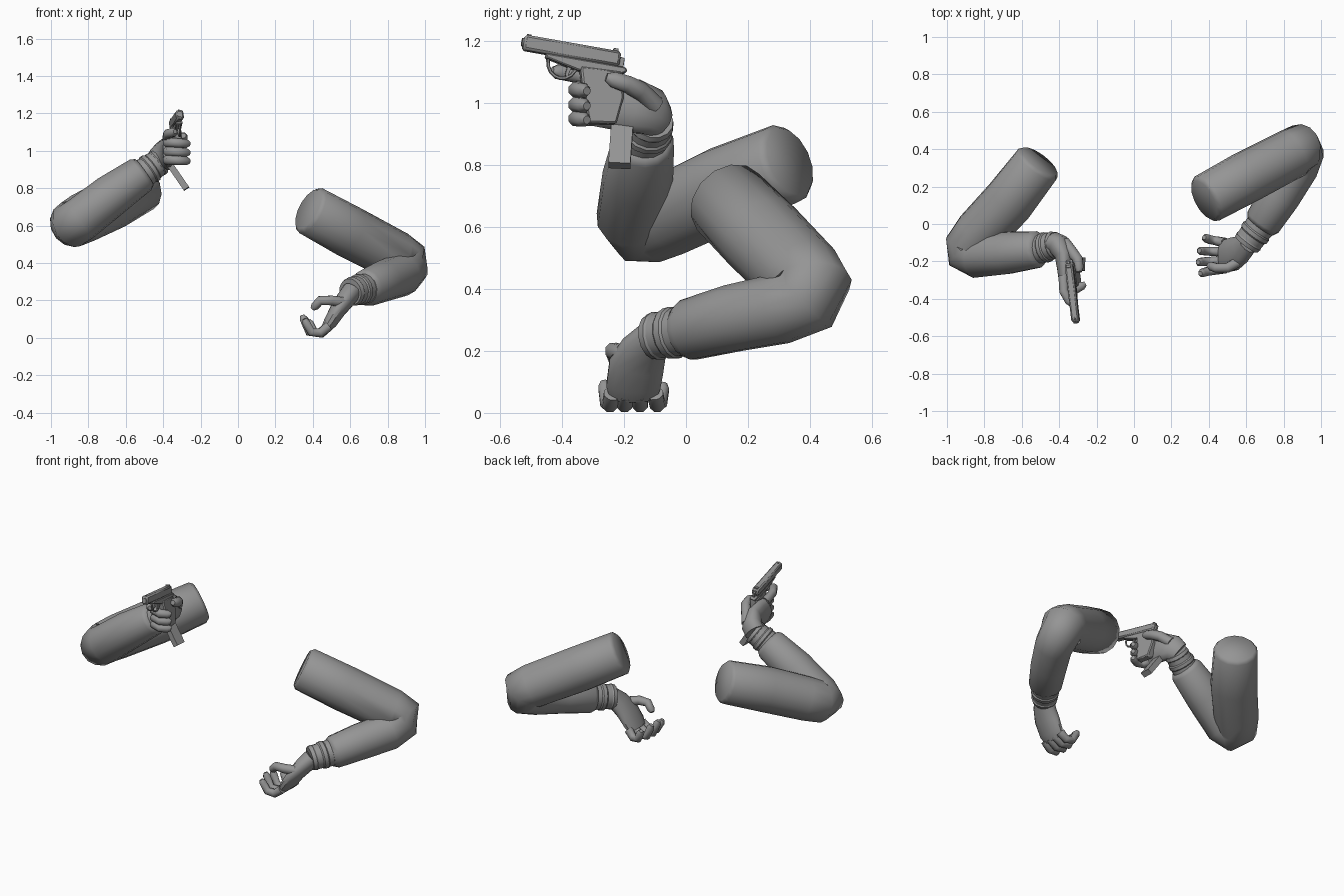
import bpy, bmesh
from math import sin, cos, pi, radians
from mathutils import Vector

default_cube = bpy.data.objects.get("Cube")
if default_cube:
    bpy.data.objects.remove(default_cube, do_unlink=True)

grey = bpy.data.materials.new("plain grey")
grey.use_nodes = True
colour = (0.3, 0.3, 0.3, 1)
grey.diffuse_color = colour
grey.node_tree.nodes["Principled BSDF"].inputs["Base Color"].default_value = colour


def finish(name, bm, angle=50):
    """Turn a bmesh into a shaded, coloured object."""
    bmesh.ops.recalc_face_normals(bm, faces=bm.faces)
    mesh = bpy.data.meshes.new(name)
    bm.to_mesh(mesh)
    bm.free()
    mesh.materials.append(grey)
    mesh.shade_smooth()
    mesh.set_sharp_from_angle(angle=radians(angle))
    obj = bpy.data.objects.new(name, mesh)
    bpy.context.collection.objects.link(obj)
    return obj


def loft(name, rings, wide, sides=12, angle=50):
    """Skin elliptical rings (centre, half width, half depth) along a path."""
    bm = bmesh.new()
    centres = [Vector(ring[0]) for ring in rings]
    last = len(rings) - 1
    loops = []
    for i, (centre, width, depth) in enumerate(rings):
        before = centres[i] - centres[max(i - 1, 0)]
        after = centres[min(i + 1, last)] - centres[i]
        tangent = (before.normalized() + after.normalized()).normalized()
        across = Vector(wide)
        across = (across - across.project(tangent)).normalized()
        other = tangent.cross(across)
        loop = []
        for k in range(sides):
            turn = 2 * pi * (k + 0.5) / sides
            loop.append(bm.verts.new(centres[i] + across * width * cos(turn) + other * depth * sin(turn)))
        loops.append(loop)
    for low, high in zip(loops, loops[1:]):
        for k in range(sides):
            n = (k + 1) % sides
            bm.faces.new((low[k], low[n], high[n], high[k]))
    bm.faces.new(loops[0])
    bm.faces.new(loops[-1])
    return finish(name, bm, angle)


def round_rings(points, radii):
    return [(point, radius, radius) for point, radius in zip(points, radii)]


def digit(name, points, radius, wide):
    """A finger or thumb with a rounded tip."""
    path = [Vector(p) for p in points]
    tip = path[-1] + (path[-1] - path[-2]).normalized() * radius * 0.7
    radii = [radius * (1 - 0.06 * i) for i in range(len(path))]
    return loft(name, round_rings(path + [tip], radii + [radius * 0.45]), wide, 8, 60)


# Bent sleeves: shoulder, upper arm, elbow, forearm, cuff
left_path = [(.375, .128, .688), (.39, .136, .68), (.6, .25, .565), (.85, .38, .435), (.89, .405, .415),
             (.895, .385, .365), (.87, .3, .335), (.78, .15, .305), (.69, .01, .268), (.675, -.01, .264)]
left_radii = [.115, .135, .14, .135, .13, .122, .115, .11, .1, .085]
right_path = [(-.505, .335, .81), (-.517, .319, .803), (-.67, .12, .72), (-.83, -.05, .64), (-.885, -.115, .61),
              (-.885, -.155, .605), (-.84, -.17, .635), (-.68, -.155, .76), (-.52, -.137, .872), (-.5, -.135, .886)]
right_radii = [.115, .132, .14, .135, .128, .122, .12, .115, .1, .085]
for side, path, radii in (("left", left_path, left_radii), ("right", right_path, right_radii)):
    bend = (Vector(path[3]) - Vector(path[1])).cross(Vector(path[8]) - Vector(path[6]))
    loft(side + "_sleeve", round_rings(path, radii), bend, 14, 60)


def wrist(side, start, end, radius):
    """Under-sleeve with two raised bands."""
    start, end = Vector(start), Vector(end)
    steps = (0, .35, .4, .55, .6, .8, .85, 1)
    swell = (1, 1, 1.08, 1.08, 1, 1, 1.06, 1)
    rings = [(start.lerp(end, s), radius * w * (1 - .12 * s), radius * w * (1 - .12 * s))
             for s, w in zip(steps, swell)]
    loft(side + "_wrist", rings, (0, 0, 1), 14, 30)


wrist("left", (.69, .01, .268), (.6, -.11, .245), .083)
wrist("right", (-.52, -.137, .87), (-.415, -.11, .945), .08)

# Open left hand, palm tilted up
across_y = (0, 1, 0)
loft("left_palm", [((.61, -.1, .25), .06, .055), ((.575, -.135, .205), .078, .052),
                   ((.535, -.16, .15), .092, .045), ((.495, -.17, .085), .09, .038),
                   ((.47, -.17, .05), .078, .028)], across_y)
for name, y, reach, curl in (("little", -.1, .75, .7), ("ring", -.15, .95, 1),
                             ("middle", -.195, 1, 1.1), ("index", -.238, .9, .8)):
    spread = (y + .17) * .35
    steps = ((0, .062), (-.05, .026), (-.105, .032), (-.135, .032 + .065 * curl))
    digit("left_" + name + "_finger",
          [(.485 + dx * reach, y + spread * i / 3, z) for i, (dx, z) in enumerate(steps)],
          .028, across_y)
digit("left_thumb", [(.56, -.2, .19), (.5, -.235, .2), (.44, -.235, .2), (.412, -.225, .17)],
      .03, across_y)

# Right hand wrapped round the grip
up_axis = (0, 0, 1)
loft("right_palm", [((-.43, -.1, .945), .07, .06), ((-.4, -.115, .97), .082, .062),
                    ((-.375, -.17, .99), .09, .05), ((-.372, -.24, 1.0), .088, .04),
                    ((-.372, -.31, 1.005), .08, .03)], up_axis)
for name, z in (("middle", 1.045), ("ring", .997), ("little", .952)):
    digit("right_" + name + "_finger",
          [(-.375, -.29, z), (-.365, -.342, z), (-.318, -.354, z - .003), (-.278, -.33, z - .006)],
          .03, up_axis)
digit("right_index_finger", [(-.378, -.28, 1.065), (-.375, -.36, 1.09), (-.345, -.415, 1.1)], .028, up_axis)
digit("right_thumb", [(-.37, -.1, .99), (-.33, -.15, 1.04), (-.3, -.19, 1.06), (-.295, -.235, 1.075)],
      .033, up_axis)

# Pistol frame: forward, up and sideways axes
forward = Vector((.037, -.31, .055)).normalized()
upward = Vector((-.15, 0, 1))
upward = (upward - upward.project(forward)).normalized()
sideways = forward.cross(upward)
origin = Vector((-.352, -.21, 1.163))


def place(a, b, s=0):
    return origin + forward * a + upward * b + sideways * s


def plate(name, outline, half, bevel=.004):
    """Extrude a side outline, given as forward and up, across the pistol."""
    bm = bmesh.new()
    face = bm.faces.new([bm.verts.new(place(a, b, -half)) for a, b in outline])
    grown = bmesh.ops.extrude_face_region(bm, geom=[face])["geom"]
    moved = [v for v in grown if isinstance(v, bmesh.types.BMVert)]
    bmesh.ops.translate(bm, verts=moved, vec=sideways * half * 2)
    obj = finish(name, bm, 30)
    soft = obj.modifiers.new("soft edges", "BEVEL")
    soft.width = bevel
    soft.segments = 1


def box(name, a, b, c, d, half, bevel=.004):
    plate(name, [(a, c), (b, c), (b, d), (a, d)], half, bevel)


box("slide", 0, .318, -.05, 0, .021, .008)
plate("frame", [(-.02, -.048), (.24, -.048), (.24, -.062), (.13, -.085), (0, -.08), (-.03, -.06)], .018)
plate("grip", [(-.012, -.064), (.125, -.07), (.1, -.16), (.07, -.249), (-.02, -.236), (-.03, -.15)], .022, .006)
box("front_sight", .295, .31, -.002, .005, .003, .001)
box("rear_sight", .01, .025, -.002, .008, .012, .001)
plate("hammer", [(-.015, -.05), (.005, -.05), (.005, -.015), (-.015, -.018)], .006, .001)
plate("trigger", [(.15, -.075), (.165, -.075), (.168, -.105), (.16, -.115)], .005, .001)
loft("muzzle", round_rings([place(.29, -.024), place(.323, -.024)], [.014, .014]), up_axis)
guard = [place(.182 + .048 * cos(t * pi / 8), -.065 - .054 * sin(t * pi / 8)) for t in range(9)]
loft("trigger_guard", round_rings(guard, [.006] * 9), sideways, 6)

# Long magazine slanting out below the grip
loft("magazine", [((-.37, -.205, .935), .05, .024), ((-.275, -.215, .797), .05, .024)], across_y, 4, 30)
